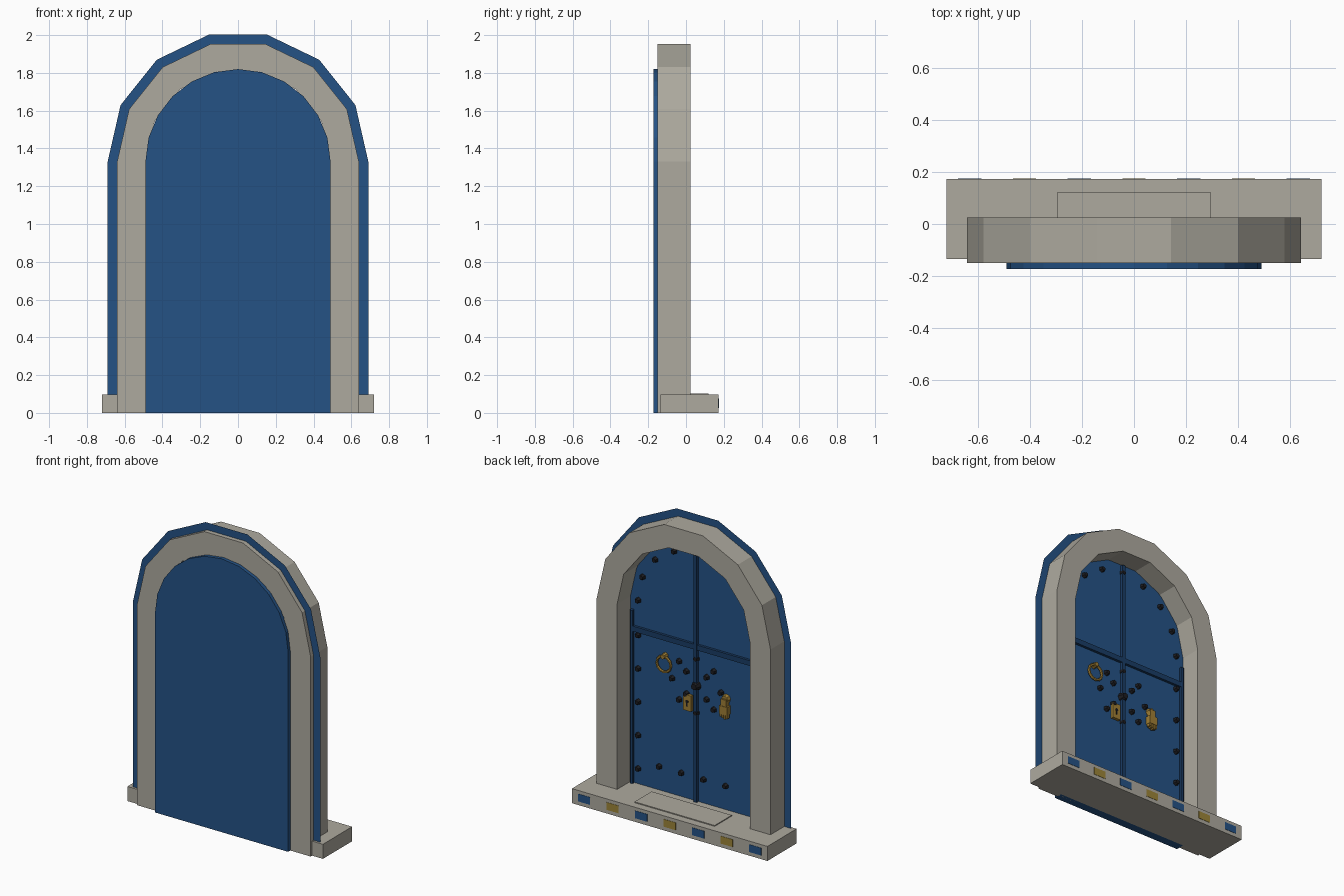
import bpy, bmesh, math
from math import sin, cos, pi, radians
from mathutils import Matrix

if "Cube" in bpy.data.objects:
    bpy.data.objects.remove(bpy.data.objects["Cube"])

SPRING = 1.33      # height where the arch begins
FACE = -0.115      # y of the decorated door face


def mat(name, rgb):
    m = bpy.data.materials.new(name)
    m.diffuse_color = (*rgb, 1)
    m.use_nodes = True
    m.node_tree.nodes["Principled BSDF"].inputs["Base Color"].default_value = m.diffuse_color
    return m


STONE = mat("stone", (0.42, 0.40, 0.345))
BLUE = mat("blue_paint", (0.018, 0.085, 0.235))
DARK_BLUE = mat("dark_blue", (0.010, 0.045, 0.13))
IRON = mat("iron", (0.012, 0.012, 0.015))
BRASS = mat("brass", (0.35, 0.21, 0.035))
GOLD = mat("gold_tile", (0.33, 0.23, 0.04))


def finish(bm, name, material):
    bmesh.ops.recalc_face_normals(bm, faces=bm.faces)
    me = bpy.data.meshes.new(name)
    bm.to_mesh(me)
    bm.free()
    me.materials.append(material)
    ob = bpy.data.objects.new(name, me)
    bpy.context.collection.objects.link(ob)
    return ob


def add_box(bm, x0, x1, y0, y1, z0, z1):
    m = Matrix.Translation(((x0 + x1) / 2, (y0 + y1) / 2, (z0 + z1) / 2))
    bmesh.ops.create_cube(bm, size=1, matrix=m @ Matrix.Diagonal((x1 - x0, y1 - y0, z1 - z0, 1)))


def box(name, material, *bounds):
    bm = bmesh.new()
    add_box(bm, *bounds)
    return finish(bm, name, material)


def add_disc(bm, x, z, r1, r2, y0, y1, seg=6):
    # short cone or cylinder pointing out of the door (+y)
    m = Matrix.Translation((x, (y0 + y1) / 2, z)) @ Matrix.Rotation(-pi / 2, 4, 'X')
    bmesh.ops.create_cone(bm, cap_ends=True, segments=seg, radius1=r1, radius2=r2,
                          depth=y1 - y0, matrix=m)


def arch(r, seg):
    arc = [(r * cos(pi * i / seg), SPRING + r * sin(pi * i / seg)) for i in range(seg + 1)]
    return [(r, 0)] + arc + [(-r, 0)]


def arch_band(name, material, r_in, r_out, seg, y0, y1=None):
    # arched strip, flat if y1 is not given
    bm = bmesh.new()
    rows = [[bm.verts.new((x, y0, z)) for x, z in arch(r, seg)] for r in (r_in, r_out)]
    faces = [bm.faces.new((rows[0][i], rows[1][i], rows[1][i + 1], rows[0][i + 1]))
             for i in range(len(rows[0]) - 1)]
    if y1 is not None:
        ext = bmesh.ops.extrude_face_region(bm, geom=faces, use_keep_orig=True)["geom"]
        for v in ext:
            if isinstance(v, bmesh.types.BMVert):
                v.co.y = y1
    return finish(bm, name, material)


# Stone surround and flat painted outline
arch_band("stone_arch", STONE, 0.49, 0.64, 7, -0.15, 0.025)
arch_band("painted_outline", BLUE, 0.62, 0.69, 7, -0.12)

# Arched door slab
bm = bmesh.new()
outline = arch(0.49, 12)
front = [bm.verts.new((x, -0.173, z)) for x, z in outline]
back = [bm.verts.new((x, FACE, z)) for x, z in outline]
bm.faces.new(front)
bm.faces.new(back)
for i in range(len(front)):
    j = (i + 1) % len(front)
    bm.faces.new((front[i], front[j], back[j], back[i]))
finish(bm, "door_slab", BLUE)

# Step, worn slab and tiles
box("step", STONE, -0.72, 0.72, -0.135, 0.172, 0, 0.097)
box("worn_slab", STONE, -0.295, 0.295, -0.06, 0.12, 0.09, 0.103)
for i in range(7):
    x = -0.63 + 0.21 * i
    box("step_tile", GOLD if i % 2 else BLUE, x - 0.045, x + 0.045, 0.16, 0.174, 0.025, 0.075)

# Meeting strip, cross rail and hinge posts
box("meeting_strip", DARK_BLUE, -0.012, 0.012, FACE - 0.01, -0.095, 0.09, 1.8)
box("cross_rail", DARK_BLUE, -0.48, 0.48, FACE - 0.01, -0.098, 1.11, 1.145)
for s in (-1, 1):
    bm = bmesh.new()
    bmesh.ops.create_cone(bm, cap_ends=True, segments=8, radius1=0.013, radius2=0.013, depth=1.16,
                          matrix=Matrix.Translation((s * 0.472, -0.105, 0.67)))
    finish(bm, "hinge_post", DARK_BLUE)

# Studs round the border and in the central rosette
spots = [(s * 0.43, 0.2 + 0.222 * i) for s in (-1, 1) for i in range(5)]
spots += [(0.43 * cos(pi * i / 8), SPRING - 0.01 + 0.43 * sin(pi * i / 8)) for i in range(9)]
spots += [(0.275 - 0.163 * i, 0.255) for i in range(4)]
for i in range(8):
    a = i * pi / 4
    spots.append((0.18 * cos(a), 0.868 + 0.18 * sin(a)))
    if i % 2:
        spots.append((0.105 * cos(a), 0.868 + 0.105 * sin(a)))
bm = bmesh.new()
for x, z in spots:
    add_disc(bm, x, z, 0.022, 0.014, FACE - 0.005, -0.093)
add_disc(bm, 0, 0.868, 0.034, 0.02, FACE - 0.005, -0.08, 8)
finish(bm, "door_studs", IRON)

# Ring knocker
bpy.ops.mesh.primitive_torus_add(major_segments=12, minor_segments=6, major_radius=0.052,
                                 minor_radius=0.009, location=(0.23, -0.095, 0.955),
                                 rotation=(radians(90), 0, 0))
ring = bpy.context.object
ring.name = "ring_knocker"
ring.data.materials.append(BRASS)
bm = bmesh.new()
add_disc(bm, 0.23, 1.007, 0.02, 0.015, FACE - 0.005, -0.08, 8)
finish(bm, "ring_mount", BRASS)

# Hand-shaped knocker: mount, cuff, palm, fingers
bm = bmesh.new()
add_disc(bm, -0.22, 0.84, 0.03, 0.024, FACE - 0.005, -0.09, 8)
add_box(bm, -0.24, -0.20, -0.11, -0.078, 0.795, 0.845)
add_box(bm, -0.25, -0.19, -0.11, -0.075, 0.745, 0.80)
for i in range(4):
    x = -0.2425 + 0.015 * i
    add_box(bm, x - 0.006, x + 0.006, -0.105, -0.078, 0.715 + 0.006 * abs(i - 1), 0.75)
finish(bm, "hand_knocker", BRASS)

# Lock plate and keyhole
box("lock_plate", BRASS, 0.03, 0.088, FACE - 0.005, -0.095, 0.69, 0.795)
bm = bmesh.new()
add_disc(bm, 0.059, 0.752, 0.011, 0.011, -0.1, -0.093, 8)
add_box(bm, 0.054, 0.064, -0.1, -0.093, 0.718, 0.75)
finish(bm, "keyhole", IRON)
